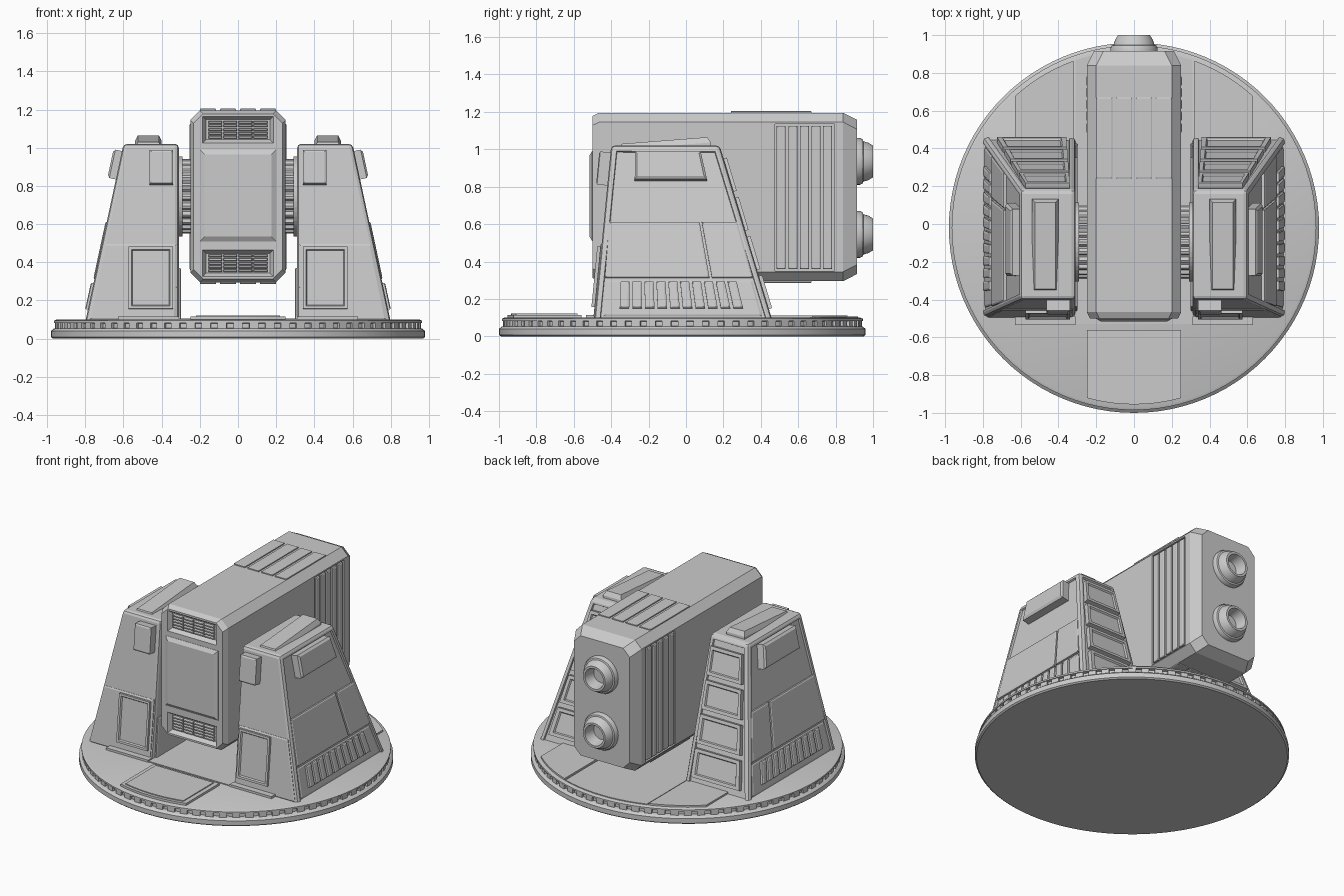
import bpy, bmesh, math
from mathutils import Vector as V

if "Cube" in bpy.data.objects:
    bpy.data.objects.remove(bpy.data.objects["Cube"])


def finish(name, bm, mirror=False, smooth=False):
    bmesh.ops.recalc_face_normals(bm, faces=bm.faces)
    me = bpy.data.meshes.new(name)
    bm.to_mesh(me)
    bm.free()
    ob = bpy.data.objects.new(name, me)
    bpy.context.collection.objects.link(ob)
    if mirror:
        ob.modifiers.new("mirror", 'MIRROR').use_mirror_merge = False
    if smooth:
        bpy.ops.object.select_all(action='DESELECT')
        ob.select_set(True)
        bpy.context.view_layer.objects.active = ob
        bpy.ops.object.shade_smooth_by_angle(angle=math.radians(30))
    return ob


def loft(bm, rings):
    """Skin a stack of equal-length point rings and cap both ends."""
    vs = [[bm.verts.new(p) for p in r] for r in rings]
    n = len(vs[0])
    for a, b in zip(vs, vs[1:]):
        for i in range(n):
            bm.faces.new((a[i], a[(i + 1) % n], b[(i + 1) % n], b[i]))
    bm.faces.new(vs[0][::-1])
    bm.faces.new(vs[-1])


def panel(bm, face, u0, u1, v0, v1, levels):
    """Plate on a quad face; levels are (inset, height) steps."""
    a, b, c, d = [V(p) for p in face]
    n = (b - a).cross(d - a).normalized()
    w = ((b - a).length + (c - d).length) / 2
    h = ((d - a).length + (c - b).length) / 2

    def at(u, v, z):
        return a.lerp(b, u).lerp(d.lerp(c, u), v) + n * z
    loft(bm, [[at(u0 + i / w, v0 + i / h, z), at(u1 - i / w, v0 + i / h, z),
               at(u1 - i / w, v1 - i / h, z), at(u0 + i / w, v1 - i / h, z)]
              for i, z in levels])


def panels(name, face, rects, levels, mirror=False):
    bm = bmesh.new()
    for r in rects:
        panel(bm, face, *r, levels)
    return finish(name, bm, mirror)


def raised(h, t=.008):
    return [(0, -.03), (0, h - t / 2), (t, h)]


def framed(h, t=.015, d=.01):
    return [(0, -.03), (0, h), (t, h), (t + .006, h - d)]


def prism(name, pts, z0, z1, mirror=False):
    bm = bmesh.new()
    loft(bm, [[(x, y, z0) for x, y in pts], [(x, y, z1) for x, y in pts]])
    return finish(name, bm, mirror)


def ring(r, n, fn):
    return [fn(r * math.cos(2 * math.pi * i / n), r * math.sin(2 * math.pi * i / n)) for i in range(n)]


def arc(x0, x1, r, sign, n=10):
    return [(x, sign * math.sqrt(r * r - x * x) - .02) for x in
            (x0 + (x1 - x0) * i / n for i in range(n + 1))]


# Turntable base
bm = bmesh.new()
prof = [(.97, 0), (.98, .008), (.98, .04), (.965, .052), (.945, .055), (.945, .08),
        (.965, .083), (.965, .094), (.95, .1)]
loft(bm, [ring(r, 96, lambda x, y: (x, y - .02, z)) for r, z in prof])
finish("base_disc", bm, smooth=True)

# Rim teeth in the groove
bm = bmesh.new()
for i in range(72):
    t, w = 2 * math.pi * i / 72, .025
    pts = [(r * math.cos(t + s), r * math.sin(t + s) - .02) for r, s in
           ((.93, -w), (.96, -w), (.96, w), (.93, w))]
    loft(bm, [[(x, y, z) for x, y in pts] for z in (.05, .084)])
finish("rim_teeth", bm)

# Floor plates
prism("floor_channel", [(-.31, -.53)] + [(.31, -.53)] + arc(.31, -.31, .94, 1), .09, .106)
prism("floor_side_plate", [(.32, .44), (.63, .44)] + arc(.63, .32, .94, 1), .09, .112, True)
prism("floor_front_bar", [(.31, -.535), (.63, -.535), (.63, -.49), (.31, -.49)], .09, .115, True)
prism("floor_hatch", [(.25, -.56), (-.25, -.56)] + arc(-.25, .25, .935, -1), .09, .115)
prism("floor_hatch_lid", [(.22, -.58), (-.22, -.58)] + arc(-.22, .22, .915, -1), .1, .121)

# Support towers: tapered block with sunken outer and back faces
B, T = .09, 1.02
low = [(.31, -.49, B), (.80, -.49, B), (.80, .46, B), (.31, .46, B)]
top = [(.31, -.40, T), (.60, -.40, T), (.60, .18, T), (.31, .18, T)]
bm = bmesh.new()
loft(bm, [low, top])
edges = [e for e in bm.edges if max(v.co.z for v in e.verts) > .5]
bmesh.ops.bevel(bm, geom=edges, offset=.02, segments=2, profile=.5, affect='EDGES')
bmesh.ops.recalc_face_normals(bm, faces=bm.faces)
for f in [f for f in bm.faces if f.calc_area() > .2 and (f.normal.x > .5 or f.normal.y > .5)]:
    bmesh.ops.inset_individual(bm, faces=[f], thickness=.015)
    bmesh.ops.inset_individual(bm, faces=[f], thickness=.004, depth=-.012)
finish("support_tower", bm, True)

outer = (low[1], low[2], top[2], top[1])
back = (low[2], low[3], top[3], top[2])
inner = (low[3], low[0], top[0], top[3])
full_front = (low[0], low[1], top[1], top[0])
front = (low[0], (.61, -.49, B), (.61, -.40, T), top[0])

# Tower outer side
panels("tower_upper_box", outer, [(.22, .81, .80, .96)], [(0, -.03), (0, .035), (.015, .045)], True)
panels("tower_side_plates", outer, [(.04, .69, .24, .56), (.705, .96, .24, .56)], raised(.006), True)
panels("tower_slat_backing", outer, [(.05, .95, .02, .225)], raised(-.004), True)
panels("tower_slats", outer, [(.14 + i * .073, .195 + i * .073, .065, .215) for i in range(10)],
       raised(.014), True)
# Tower back
panels("tower_back_panels", back, [(.13, .9, .06 + i * .225, .25 + i * .225) for i in range(4)],
       framed(.018, .022), True)
# Tower front
panels("tower_front_plate", full_front, [(.03, .96, .01, .435)], raised(.006), True)
panels("tower_front_hatch", front, [(.1, .88, .07, .42)], framed(.022), True)
panels("tower_front_box", front, [(.1, .51, .77, .96)], raised(.06, .01), True)
# Tower inner side and cap
panels("tower_inner_plate", inner, [(.03, .97, .0, .3)], raised(.012), True)
cap = ((.40, -.36, 1.028), (.54, -.36, 1.028), (.54, .13, 1.066), (.40, .13, 1.066))
panels("tower_cap", cap, [(0, 1, 0, 1)], [(0, -.06), (0, -.03), (.015, 0)], True)

# Axle: toothed drum between the towers with hub discs
def yz(x):
    return lambda a, b: (x, a - .095, b + .745)


bm = bmesh.new()
def gear(x):
    return [yz(x)(r * math.cos(t), r * math.sin(t)) for t, r in
            ((2 * math.pi * i / 96, .195 if i % 4 < 2 else .18) for i in range(96))]


loft(bm, [gear(.24), gear(.295)])
loft(bm, [ring(.21, 48, yz(x)) for x in (.292, .32)])
finish("axle_drum", bm, True)

# Gun body: chamfered octagon, tapering at both ends
def octagon(y, d):
    pts = [(.20, .45), (.25, .40)]
    q = [(a - d, b - d) for a, b in pts]
    q += [(x, -z) for x, z in q[::-1]]
    q += [(-x, z) for x, z in q[::-1]]
    return [(x, y, z + .745) for x, z in q]


bm = bmesh.new()
loft(bm, [octagon(-.5, .017), octagon(-.465, 0), octagon(.84, 0), octagon(.915, .038)])
body = finish("gun_body", bm)

# Unit faces so panels use plain coordinates
f_front = ((0, -.5, 0), (1, -.5, 0), (1, -.5, 1), (0, -.5, 1))
f_side = ((.25, 0, 0), (.25, 1, 0), (.25, 1, 1), (.25, 0, 1))
f_top = ((0, 0, 1.195), (1, 0, 1.195), (1, 1, 1.195), (0, 1, 1.195))
f_low = ((0, 0, .295), (0, 1, .295), (1, 1, .295), (1, 0, .295))

# Recesses for front vents and side slats
vents = [(-.185, .185, z, z + .14) for z in (1.025, .325)]
for cut in (panels("vent_cutter", f_front, vents, [(-.008, .02), (0, 0), (.018, -.028)]),
            panels("slat_cutter", f_side, [(.475, .795, .35, 1.135)], [(0, .03), (0, -.015)], True)):
    cut.hide_render = True
    cut.display_type = 'WIRE'
    m = body.modifiers.new(cut.name, 'BOOLEAN')
    m.object, m.operation, m.solver = cut, 'DIFFERENCE', 'EXACT'

cells = [(-.155 + .079 * c, -.083 + .079 * c, z + .024 + .0195 * r, z + .038 + .0195 * r)
         for z in (1.025, .325) for r in range(5) for c in range(4)]
panels("vent_grille", f_front, cells, [(0, -.035), (0, -.015), (.003, -.01)])
panels("gun_front_panel", f_front, [(-.2, .2, .51, .99)], [(0, -.02), (0, .002), (.025, .017)])
panels("gun_side_slats", f_side, [(.485 + i * .062, .533 + i * .062, .36, 1.125) for i in range(5)],
       [(0, -.02), (0, .0), (.006, .004)], True)
xs = [-.2 + i * .105 for i in range(4)]
panels("gun_top_slats", f_top, [(x, x + .085, .24, .67) for x in xs], raised(.01, .005))
panels("gun_bottom_slats", f_low, [(.24, .67, x, x + .085) for x in xs], raised(.01, .005))

# Twin hollow muzzles
bm = bmesh.new()
for z in (.935, .545):
    loft(bm, [ring(r, 40, lambda a, b: (a, y, b + z)) for r, y in
              ((.125, .89), (.125, .93), (.118, .945), (.108, .948), (.1, .975), (.085, 1.0),
               (.07, 1.0), (.062, .96), (.055, .925))])
finish("muzzles", bm, smooth=True)
